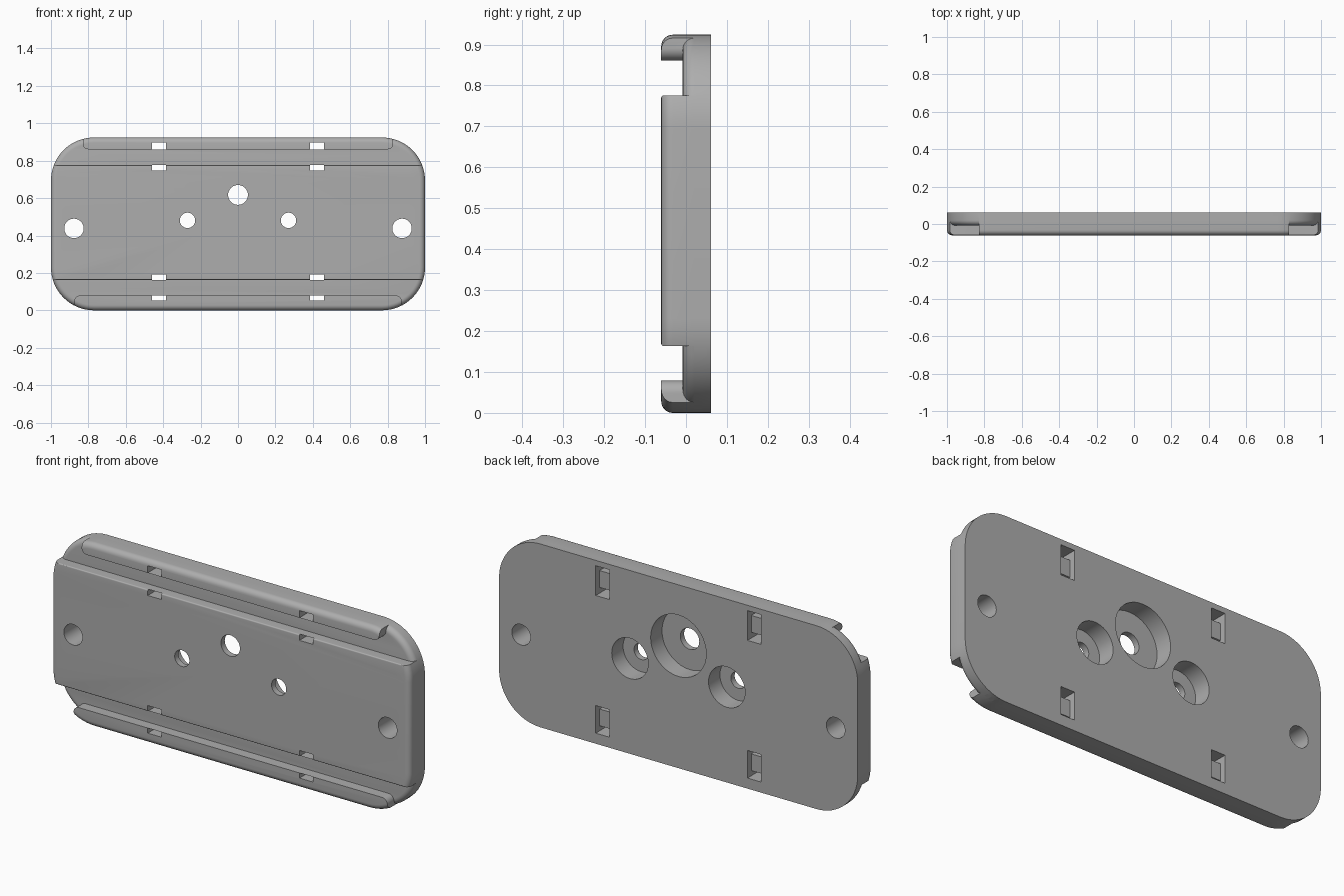
import bpy, bmesh, math

cube = bpy.data.objects.get("Cube")
if cube:
    bpy.data.objects.remove(cube, do_unlink=True)

FRONT, BACK = -0.0605, 0.0605   # overall depth
DECK = -0.008                   # channel floor
HEIGHT = 0.924
CORNER = 0.23
FILLET = 0.028

grey = bpy.data.materials.new("plain_grey")
grey.use_nodes = True
color = (0.42, 0.42, 0.42, 1)
grey.diffuse_color = color
grey.node_tree.nodes["Principled BSDF"].inputs["Base Color"].default_value = color


def prism(name, x0, x1, z0, z1, y0, y1, radius=0.0, front_fillet=0.0, segments=16):
    """Rounded rectangle in x/z, extruded from y0 to y1, front rim optionally filleted."""
    bm = bmesh.new()
    points = []
    corners = [(x1 - radius, z1 - radius), (x0 + radius, z1 - radius),
               (x0 + radius, z0 + radius), (x1 - radius, z0 + radius)]
    for quarter, (cx, cz) in enumerate(corners):
        steps = segments if radius else 0
        for i in range(steps + 1):
            a = math.pi / 2 * (quarter + (i / steps if steps else 0))
            points.append((cx + radius * math.cos(a), cz + radius * math.sin(a)))
    front = bm.faces.new([bm.verts.new((x, y0, z)) for x, z in points])
    rim = list(front.edges)
    back = bmesh.ops.extrude_face_region(bm, geom=[front], use_keep_orig=True)["geom"]
    for v in back:
        if isinstance(v, bmesh.types.BMVert):
            v.co.y = y1
    bmesh.ops.recalc_face_normals(bm, faces=bm.faces)
    if front_fillet:
        bmesh.ops.bevel(bm, geom=rim, offset=front_fillet, segments=6,
                        profile=0.5, affect='EDGES')
    mesh = bpy.data.meshes.new(name)
    bm.to_mesh(mesh)
    bm.free()
    mesh.materials.append(grey)
    obj = bpy.data.objects.new(name, mesh)
    bpy.context.collection.objects.link(obj)
    return obj


def hole(name, x, z, radius, y0, y1):
    return prism(name, x - radius, x + radius, z - radius, z + radius, y0, y1, radius, segments=10)


def combine(target, tool, operation):
    """Apply a boolean and remove the tool."""
    bpy.context.view_layer.objects.active = target
    mod = target.modifiers.new("combine", 'BOOLEAN')
    mod.operation, mod.solver, mod.object = operation, 'EXACT', tool
    bpy.ops.object.modifier_apply(modifier=mod.name)
    bpy.data.objects.remove(tool, do_unlink=True)


def outline(name, y0, y1):
    return prism(name, -1, 1, 0, HEIGHT, y0, y1, CORNER, FILLET)


# Base plate
plate = outline("mounting_plate", DECK, BACK)

# Raised centre block and the two rails, trimmed to the plate outline
ridges = [
    prism("centre_block", -1.1, 1.1, 0.163, 0.776, FRONT, 0.04, 0, 0.006),
    prism("top_rail", -0.83, 0.83, 0.861, 1.0, FRONT - 0.02, 0.04, 0.03),
    prism("bottom_rail", -0.875, 0.875, -0.1, 0.079, FRONT - 0.02, 0.04, 0.03),
]
for ridge in ridges:
    combine(ridge, outline("trim", FRONT, BACK), 'INTERSECT')
    combine(plate, ridge, 'UNION')

# Through holes with counterbores from the back
for x, z, radius, bore in [(0, 0.617, 0.053, 0.155), (-0.27, 0.481, 0.041, 0.102),
                           (0.27, 0.481, 0.041, 0.102), (-0.877, 0.438, 0.052, 0),
                           (0.877, 0.438, 0.052, 0)]:
    combine(plate, hole("hole", x, z, radius, -0.1, 0.1), 'DIFFERENCE')
    if bore:
        combine(plate, hole("counterbore", x, z, bore, -0.03, 0.1), 'DIFFERENCE')

# Strap slots: a back pocket under each channel, open to the front at both channel walls
for x in (-0.423, 0.423):
    for low, wall_low, wall_high, high in [(0.747, 0.776, 0.861, 0.897),
                                           (0.053, 0.079, 0.163, 0.192)]:
        side = (x - 0.038, x + 0.038)
        combine(plate, prism("pocket", *side, low, high, 0.03, 0.1), 'DIFFERENCE')
        combine(plate, prism("notch", *side, low, wall_low, -0.1, 0.05), 'DIFFERENCE')
        combine(plate, prism("notch", *side, wall_high, high, -0.1, 0.05), 'DIFFERENCE')

# Smooth rounded surfaces, crisp edges
bpy.ops.object.select_all(action='DESELECT')
plate.select_set(True)
bpy.context.view_layer.objects.active = plate
bpy.ops.object.shade_smooth_by_angle(angle=math.radians(30))
